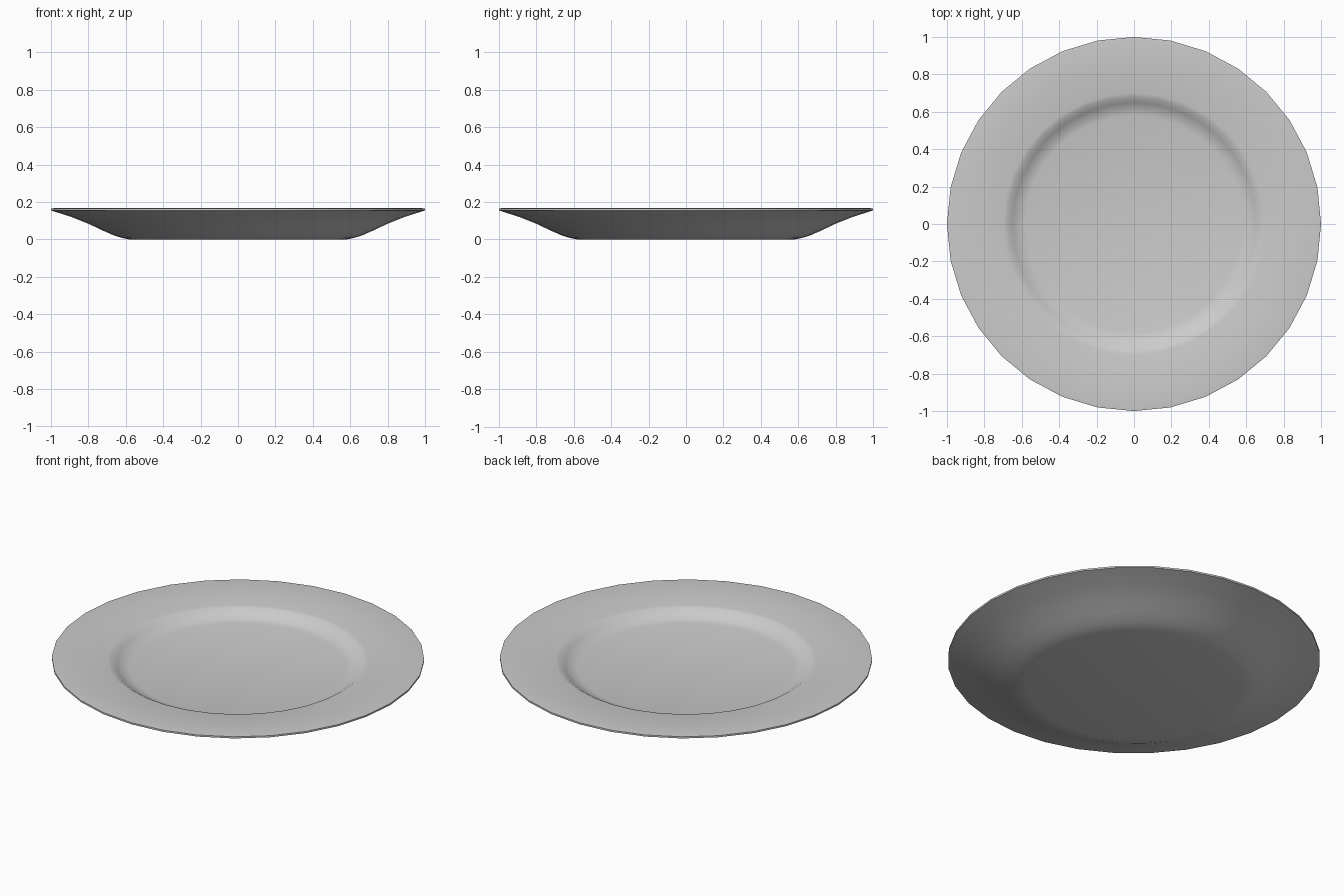
import bpy, bmesh, math

if "Cube" in bpy.data.objects:
    bpy.data.objects.remove(bpy.data.objects["Cube"])

SIDES = 32

# Half section of the plate: underside, rim edge, top face, well
profile = [(0, 0), (0.58, 0.0), (0.62, 0.008), (0.66, 0.02), (0.72, 0.046),
           (0.80, 0.084), (0.89, 0.12), (1.0, 0.155),
           (1.0, 0.165), (0.985, 0.167), (0.85, 0.16), (0.70, 0.153),
           (0.68, 0.149), (0.65, 0.129), (0.62, 0.111), (0.58, 0.103), (0, 0.10)]


def lathe(name, points, sides):
    bm = bmesh.new()
    rings = []
    for r, z in points:
        n = sides if r else 1
        rings.append([bm.verts.new((r * math.cos(2 * math.pi * i / sides),
                                    r * math.sin(2 * math.pi * i / sides), z)) for i in range(n)])
    for a, b in zip(rings, rings[1:]):
        for i in range(sides):
            j = (i + 1) % sides
            quad = [a[i % len(a)], a[j % len(a)], b[j % len(b)], b[i % len(b)]]
            bm.faces.new(list(dict.fromkeys(quad)))
    bmesh.ops.recalc_face_normals(bm, faces=bm.faces)
    mesh = bpy.data.meshes.new(name)
    bm.to_mesh(mesh)
    bm.free()
    obj = bpy.data.objects.new(name, mesh)
    bpy.context.collection.objects.link(obj)
    bpy.context.view_layer.objects.active = obj
    obj.select_set(True)
    bpy.ops.object.shade_smooth_by_angle(angle=math.radians(40))
    return obj


# Plate
lathe("plate", profile, SIDES)
